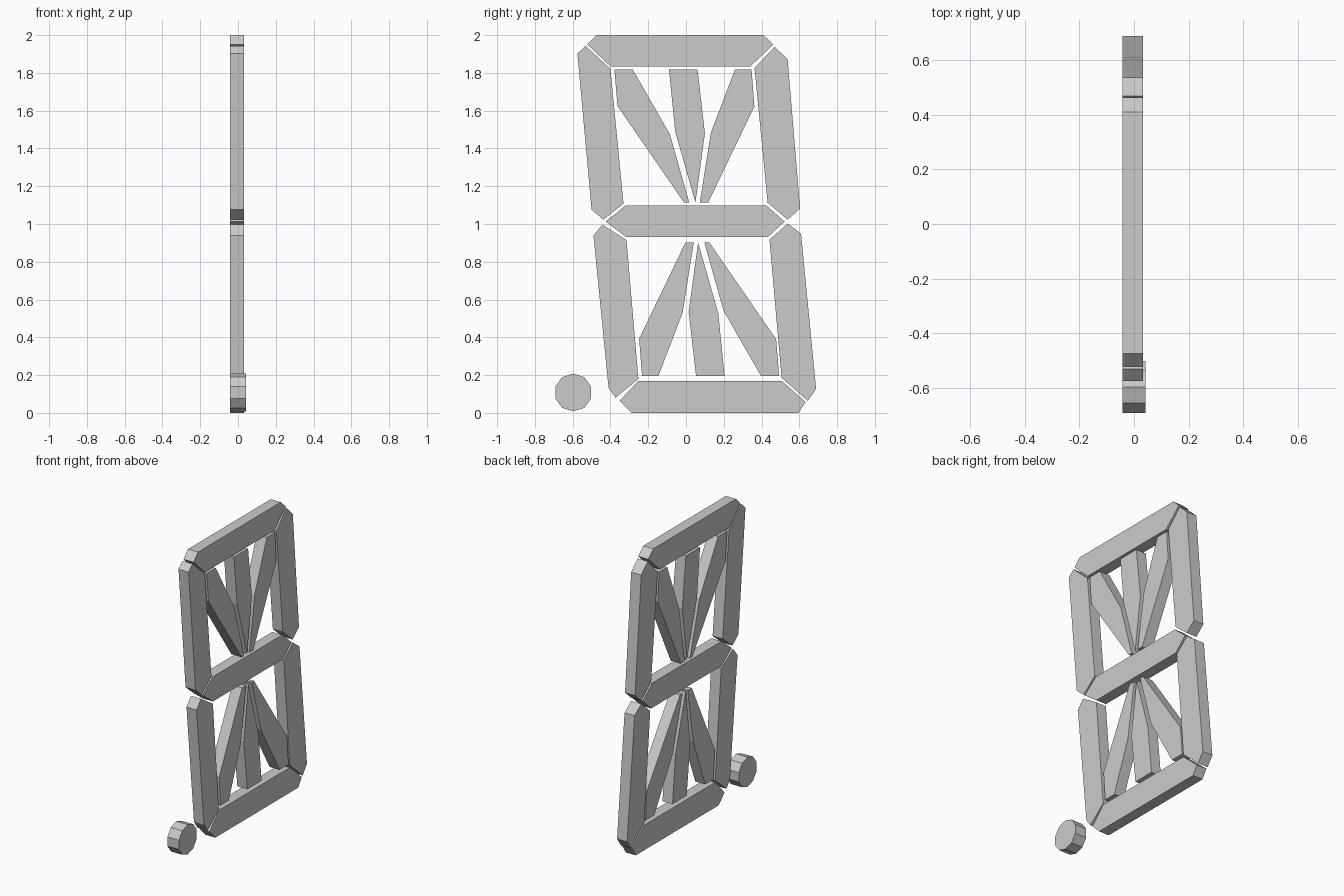
import bpy, bmesh, math

if "Cube" in bpy.data.objects:
    bpy.data.objects.remove(bpy.data.objects["Cube"])

BACK, FRONT = -0.042, 0.033      # segment thickness along x
CENTRE = (0.114, 2.015)          # twice the half-turn centre of the slanted digit


def prism(name, outline, x0=BACK, x1=FRONT):
    """Extrude a (y, z) outline along x."""
    bm = bmesh.new()
    face = bm.faces.new([bm.verts.new((x0, y, z)) for y, z in outline])
    ext = bmesh.ops.extrude_face_region(bm, geom=[face])
    verts = [g for g in ext["geom"] if isinstance(g, bmesh.types.BMVert)]
    bmesh.ops.translate(bm, verts=verts, vec=(x1 - x0, 0, 0))
    bmesh.ops.recalc_face_normals(bm, faces=bm.faces)
    mesh = bpy.data.meshes.new(name)
    bm.to_mesh(mesh)
    bm.free()
    obj = bpy.data.objects.new(name, mesh)
    bpy.context.collection.objects.link(obj)
    return obj


# Outer bars and the middle bar
bars = {
    "top_bar": [(-.474, 2), (.41, 2), (.463, 1.95), (.341, 1.835), (-.40, 1.835), (-.522, 1.95)],
    "upper_left_bar": [(-.532, 1.943), (-.40, 1.822), (-.331, 1.108), (-.437, 1.023), (-.50, 1.076), (-.575, 1.903)],
    "upper_right_bar": [(.469, 1.938), (.538, 1.872), (.604, 1.082), (.538, 1.023), (.432, 1.113), (.363, 1.826)],
    "middle_bar": [(-.32, 1.097), (.426, 1.097), (.522, 1.013), (.432, .93), (-.315, .93), (-.426, 1.013)],
    "lower_left_bar": [(-.442, .997), (-.315, .915), (-.252, .18), (-.373, .08), (-.41, .133), (-.49, .939)],
    "lower_right_bar": [(.538, 1.002), (.609, .949), (.689, .127), (.644, .064), (.506, .186), (.442, .917)],
    "bottom_bar": [(-.252, .17), (.506, .17), (.633, .058), (.596, 0), (-.289, 0), (-.352, .064)],
}
for name, outline in bars.items():
    prism(name, outline)

# Inner spokes: upper three, then the same turned half round for the lower three
spokes = {
    "left": [(-.379, 1.819), (-.283, 1.819), (-.085, 1.475), (.017, 1.113), (-.01, 1.113), (-.363, 1.625)],
    "middle": [(-.09, 1.819), (.061, 1.819), (.1, 1.48), (.05, 1.113), (-.057, 1.488)],
    "right": [(.26, 1.819), (.347, 1.819), (.362, 1.622), (.117, 1.113), (.073, 1.113), (.132, 1.485)],
}
opposite = {"left": "right", "middle": "middle", "right": "left"}
for side, outline in spokes.items():
    prism(f"upper_{side}_spoke", outline)
    turned = [(CENTRE[0] - y, CENTRE[1] - z) for y, z in outline]
    prism(f"lower_{opposite[side]}_spoke", turned)

# Ten-sided decimal point
angles = [math.radians(90 + 36 * i) for i in range(10)]
prism("decimal_point",
      [(-.597 + .1 * math.cos(a), .108 + .1 * math.sin(a)) for a in angles],
      -.043, .043)
